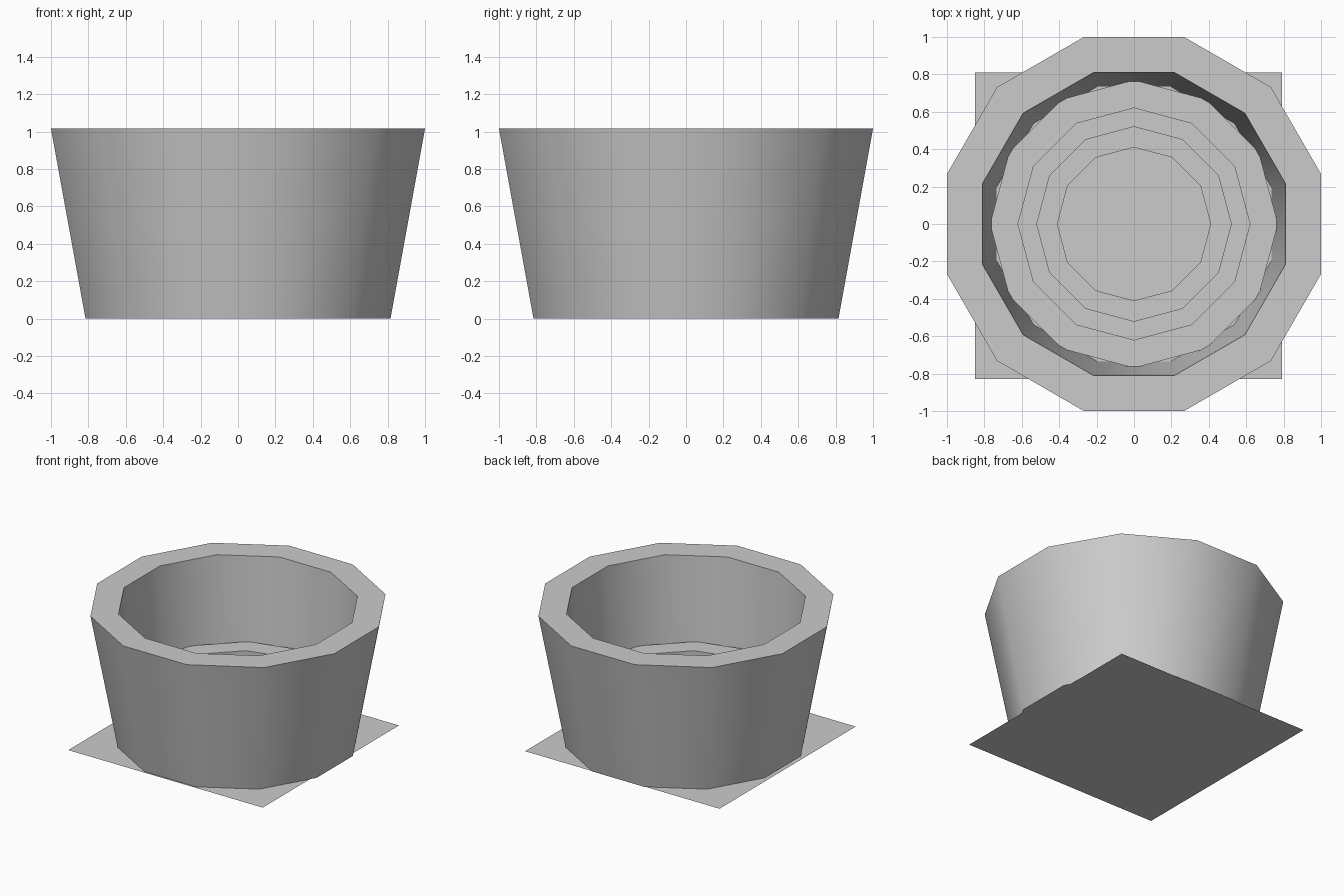
import bpy
import math

SIDES = 12

cube = bpy.data.objects.get("Cube")
if cube:
    bpy.data.objects.remove(cube, do_unlink=True)

# Single plain grey material
grey = bpy.data.materials.new("plain_grey")
grey.use_nodes = True
colour = (0.6, 0.6, 0.6, 1)
grey.diffuse_color = colour
grey.node_tree.nodes["Principled BSDF"].inputs["Base Color"].default_value = colour


def make_object(name, verts, faces):
    mesh = bpy.data.meshes.new(name)
    mesh.from_pydata(verts, [], faces)
    mesh.materials.append(grey)
    obj = bpy.data.objects.new(name, mesh)
    bpy.context.collection.objects.link(obj)
    return obj


def lathe_ring(name, profile, phase):
    """Spin a closed (radius, height) profile, listed outside upward then inside down."""
    n = len(profile)
    verts = []
    for s in range(SIDES):
        a = phase + s * math.tau / SIDES
        verts += [(r * math.cos(a), r * math.sin(a), z) for r, z in profile]
    faces = []
    for s in range(SIDES):
        t = (s + 1) % SIDES
        for i in range(n):
            j = (i + 1) % n
            faces.append((s * n + i, t * n + i, t * n + j, s * n + j))
    obj = make_object(name, verts, faces)
    bpy.ops.object.select_all(action="DESELECT")
    obj.select_set(True)
    bpy.context.view_layer.objects.active = obj
    bpy.ops.object.shade_smooth_by_angle(angle=math.radians(40))
    return obj


# Tapered tub wall, open at the top
lathe_ring("tub_wall",
           [(0.844, 0), (1.035, 1.015), (0.838, 1.015), (0.76, 0)],
           math.pi / SIDES)

# Stepped insert on the floor, turned half a side from the wall
lathe_ring("stepped_insert",
           [(0.77, 0), (0.77, 0.38), (0.62, 0.38), (0.62, 0.25),
            (0.52, 0.25), (0.52, 0.13), (0.41, 0.13), (0.41, 0)],
           0)

# Thin square sheet under the tub, slightly off centre
x0, x1, y0, y1 = -0.85, 0.79, -0.83, 0.81
make_object("base_sheet",
            [(x0, y0, 0), (x1, y0, 0), (x1, y1, 0), (x0, y1, 0)],
            [(0, 1, 2, 3)])
